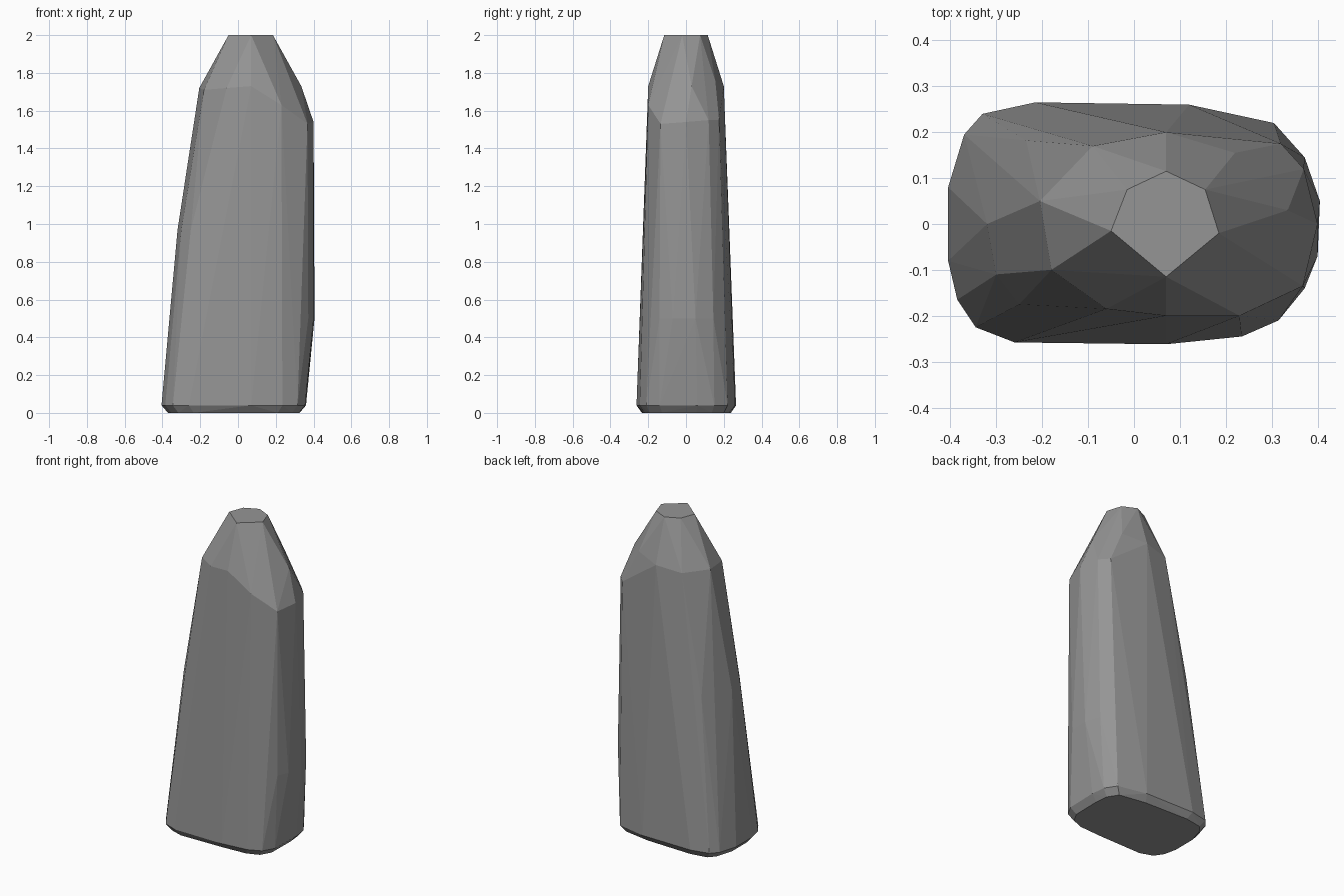
import bpy
import bmesh
import math

# Remove the default object only
default_cube = bpy.data.objects.get("Cube")
if default_cube:
    bpy.data.objects.remove(default_cube, do_unlink=True)


def make_material(name, value):
    """Plain matte material, the same colour in viewport and render."""
    colour = (value, value, value, 1)
    material = bpy.data.materials.new(name)
    material.use_nodes = True
    material.diffuse_color = colour
    shader = material.node_tree.nodes["Principled BSDF"]
    shader.inputs["Base Color"].default_value = colour
    shader.inputs["Roughness"].default_value = 1
    return material


def level(outline, height):
    """Place a flat outline at one height."""
    return [(x, y, height) for x, y in outline]


def inset(outline, amount):
    """Pull an outline towards the middle by a fixed distance."""
    result = []
    for x, y in outline:
        scale = 1 - amount / math.hypot(x, y)
        result.append((x * scale, y * scale))
    return result


def make_stone(name, corners, material):
    """Chisel a faceted stone as the hull around its corners."""
    bm = bmesh.new()
    for corner in corners:
        bm.verts.new(corner)
    hull = bmesh.ops.convex_hull(bm, input=bm.verts[:])
    unused = set(hull["geom_interior"]) | set(hull["geom_unused"])
    loose = [v for v in unused if isinstance(v, bmesh.types.BMVert)]
    bmesh.ops.delete(bm, geom=loose, context="VERTS")

    # Merge the flat top and foot into single faces
    bmesh.ops.dissolve_limit(bm, angle_limit=math.radians(1),
                             verts=bm.verts[:], edges=bm.edges[:])
    bmesh.ops.recalc_face_normals(bm, faces=bm.faces[:])
    mesh = bpy.data.meshes.new(name)
    bm.to_mesh(mesh)
    bm.free()
    mesh.materials.append(material)
    stone = bpy.data.objects.new(name, mesh)
    bpy.context.collection.objects.link(stone)
    return stone


# Widest outline of the foot, just above the ground
foot = [(-.405, .08), (-.405, -.08), (-.385, -.165), (-.345, -.225),
        (-.26, -.258), (.07, -.262), (.235, -.245), (.315, -.21),
        (.355, -.14), (.36, .06), (.35, .15), (.305, .22),
        (.12, .26), (-.215, .265), (-.33, .24), (-.37, .195)]

# Bulge on the left flank
bulge = [(.4, -.07), (.405, .05), (.372, -.14), (.372, .145)]

# Break in the slope of the right flank
slope_break = [(-.32, 0), (-.3, -.11), (-.25, -.175), (-.235, .182)]

# Uneven shoulder where the body turns into the tip
shoulder = [(-.205, .05, 1.72), (-.18, -.1, 1.71), (-.06, -.185, 1.72),
            (.07, -.2, 1.73), (.23, -.2, 1.63), (.368, -.135, 1.53),
            (.4, 0, 1.54), (.335, .03, 1.73), (.37, .12, 1.55),
            (.32, .175, 1.55), (.22, .155, 1.76), (.07, .2, 1.73),
            (-.09, .17, 1.71)]

# Small flat tip
tip = [(-.05, -.015), (-.015, .075), (.07, .115),
       (.155, .075), (.185, -.02), (.07, -.115)]

corners = (level(inset(foot, .035), 0) + level(foot, .04) + level(bulge, .5)
           + level(slope_break, .97) + shoulder + level(tip, 2))
make_stone("standing_stone", corners, make_material("stone grey", .3))
